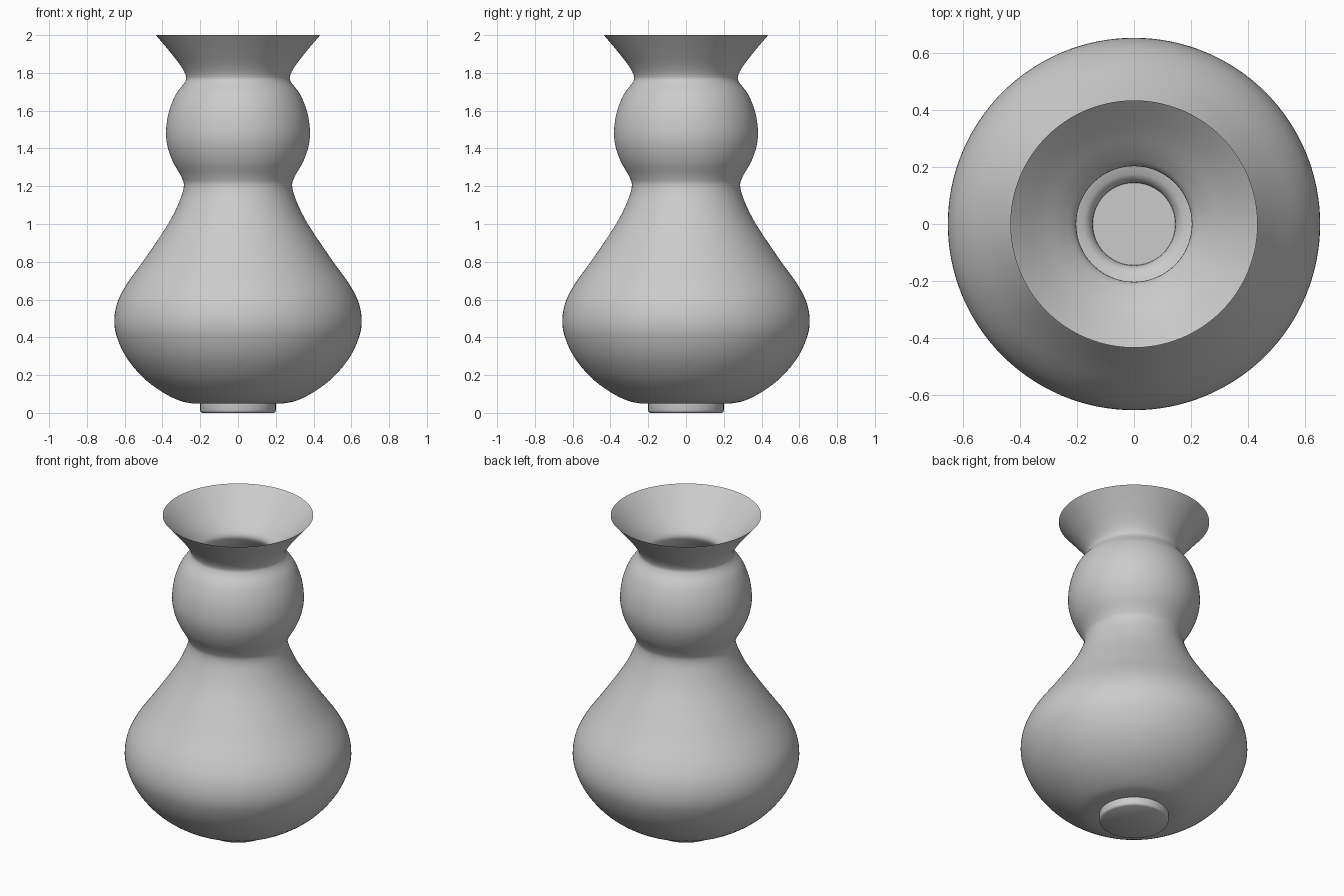
import bpy, bmesh, math
from mathutils import Vector

if "Cube" in bpy.data.objects:
    bpy.data.objects.remove(bpy.data.objects["Cube"])

SEGMENTS = 128


def smooth_path(points, steps=5):
    """Catmull-Rom curve through (radius, height) points."""
    pts = [Vector(p) for p in points]
    pts = [2 * pts[0] - pts[1]] + pts + [2 * pts[-1] - pts[-2]]
    out = []
    for a, b, c, d in zip(pts, pts[1:], pts[2:], pts[3:]):
        for i in range(steps):
            t = i / steps
            out.append(0.5 * (2 * b + (c - a) * t + (2 * a - 5 * b + 4 * c - d) * t * t
                              + (3 * b - a - 3 * c + d) * t ** 3))
    return out + [pts[-2]]


def lathe(name, profile):
    """Spin a profile that starts and ends on the z axis."""
    bm = bmesh.new()
    verts = [bm.verts.new((r, 0, z)) for r, z in profile]
    edges = [bm.edges.new(pair) for pair in zip(verts, verts[1:])]
    bmesh.ops.spin(bm, geom=verts + edges, cent=(0, 0, 0), axis=(0, 0, 1),
                   angle=math.tau, steps=SEGMENTS, use_duplicate=False)
    bmesh.ops.remove_doubles(bm, verts=bm.verts, dist=1e-5)
    bmesh.ops.recalc_face_normals(bm, faces=bm.faces)
    mesh = bpy.data.meshes.new(name)
    bm.to_mesh(mesh)
    bm.free()
    obj = bpy.data.objects.new(name, mesh)
    bpy.context.collection.objects.link(obj)
    bpy.context.view_layer.objects.active = obj
    obj.select_set(True)
    bpy.ops.object.shade_smooth_by_angle(angle=math.radians(40))
    obj.select_set(False)
    return obj


# Foot
foot = [(0, 0), (0.19, 0), (0.197, 0.005), (0.2, 0.013), (0.2, 0.05)]

# Outer belly, neck, bulb and flared lip
outer = smooth_path([
    (0.24, 0.05), (0.31, 0.065), (0.40, 0.11), (0.50, 0.185), (0.585, 0.285),
    (0.637, 0.39), (0.655, 0.48), (0.64, 0.58), (0.59, 0.68), (0.49, 0.82),
    (0.37, 1.0), (0.31, 1.12), (0.287, 1.2), (0.30, 1.25), (0.345, 1.33),
    (0.373, 1.41), (0.381, 1.49), (0.367, 1.59), (0.33, 1.685), (0.282, 1.75),
    (0.276, 1.785), (0.305, 1.84), (0.363, 1.915), (0.435, 2.0)])

# Hollow inside, thinning to a sharp lip
inner = smooth_path([
    (0.435, 2.0), (0.335, 1.905), (0.25, 1.83), (0.204, 1.775), (0.225, 1.72),
    (0.285, 1.64), (0.318, 1.5), (0.295, 1.38), (0.24, 1.28), (0.222, 1.2),
    (0.25, 1.1), (0.31, 0.97), (0.44, 0.77), (0.56, 0.6), (0.592, 0.48),
    (0.53, 0.31), (0.41, 0.18), (0.31, 0.13), (0.22, 0.11)])

# Small round well and floor inside the foot
well = [(0.175, 0.102), (0.158, 0.088), (0.147, 0.07), (0.145, 0.055), (0, 0.055)]

lathe("vase", foot + outer + inner[1:] + well)
